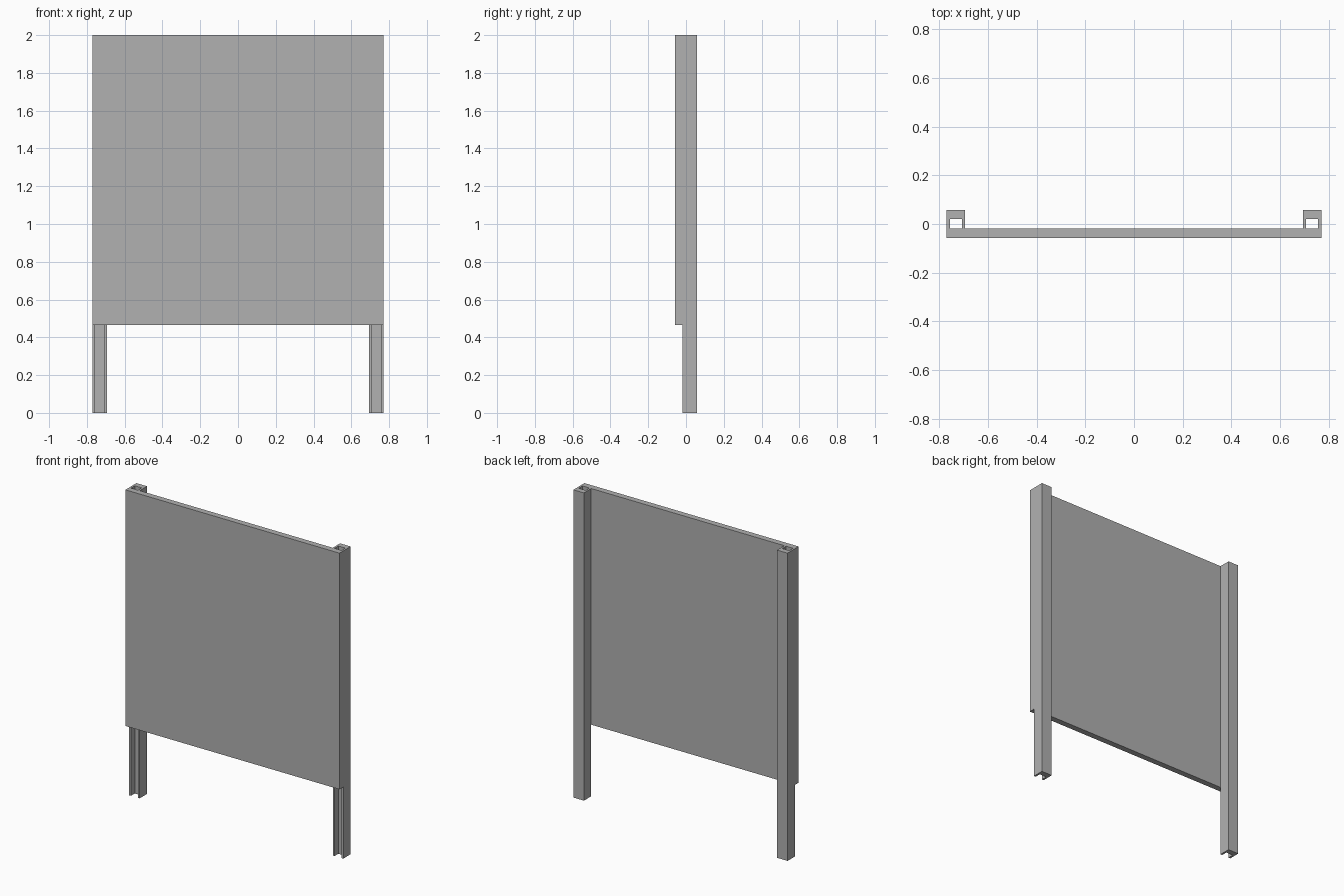
import bpy, bmesh

if "Cube" in bpy.data.objects:
    bpy.data.objects.remove(bpy.data.objects["Cube"])

HALF_W = 0.77
BACK, SEAM, FRONT = 0.057, -0.018, -0.057
HEIGHT, PANEL_Z = 2.0, 0.465

# Dark grey finish
grey = bpy.data.materials.new("dark_grey")
grey.diffuse_color = (0.44, 0.44, 0.44, 1)
grey.use_nodes = True
grey.node_tree.nodes["Principled BSDF"].inputs["Base Color"].default_value = grey.diffuse_color


def extrude_profile(name, points, z0, z1):
    bm = bmesh.new()
    face = bm.faces.new([bm.verts.new((x, y, z0)) for x, y in points])
    res = bmesh.ops.extrude_face_region(bm, geom=[face], use_keep_orig=True)
    verts = [g for g in res["geom"] if isinstance(g, bmesh.types.BMVert)]
    bmesh.ops.translate(bm, verts=verts, vec=(0, 0, z1 - z0))
    bmesh.ops.recalc_face_normals(bm, faces=bm.faces)
    mesh = bpy.data.meshes.new(name)
    bm.to_mesh(mesh)
    bm.free()
    mesh.materials.append(grey)
    obj = bpy.data.objects.new(name, mesh)
    bpy.context.collection.objects.link(obj)
    return obj


# Flat board
extrude_profile("panel", [(-HALF_W, FRONT), (HALF_W, FRONT),
                          (HALF_W, SEAM), (-HALF_W, SEAM)], PANEL_Z, HEIGHT)

# U-channel posts, open towards the board
inner, slot_in, slot_out, slot_back = 0.694, 0.707, 0.757, 0.021
channel = [(inner, SEAM), (slot_in, SEAM), (slot_in, slot_back),
           (slot_out, slot_back), (slot_out, SEAM), (HALF_W, SEAM),
           (HALF_W, BACK), (inner, BACK)]
for side, s in (("left", -1), ("right", 1)):
    extrude_profile(side + "_post", [(s * x, y) for x, y in channel], 0, HEIGHT)
